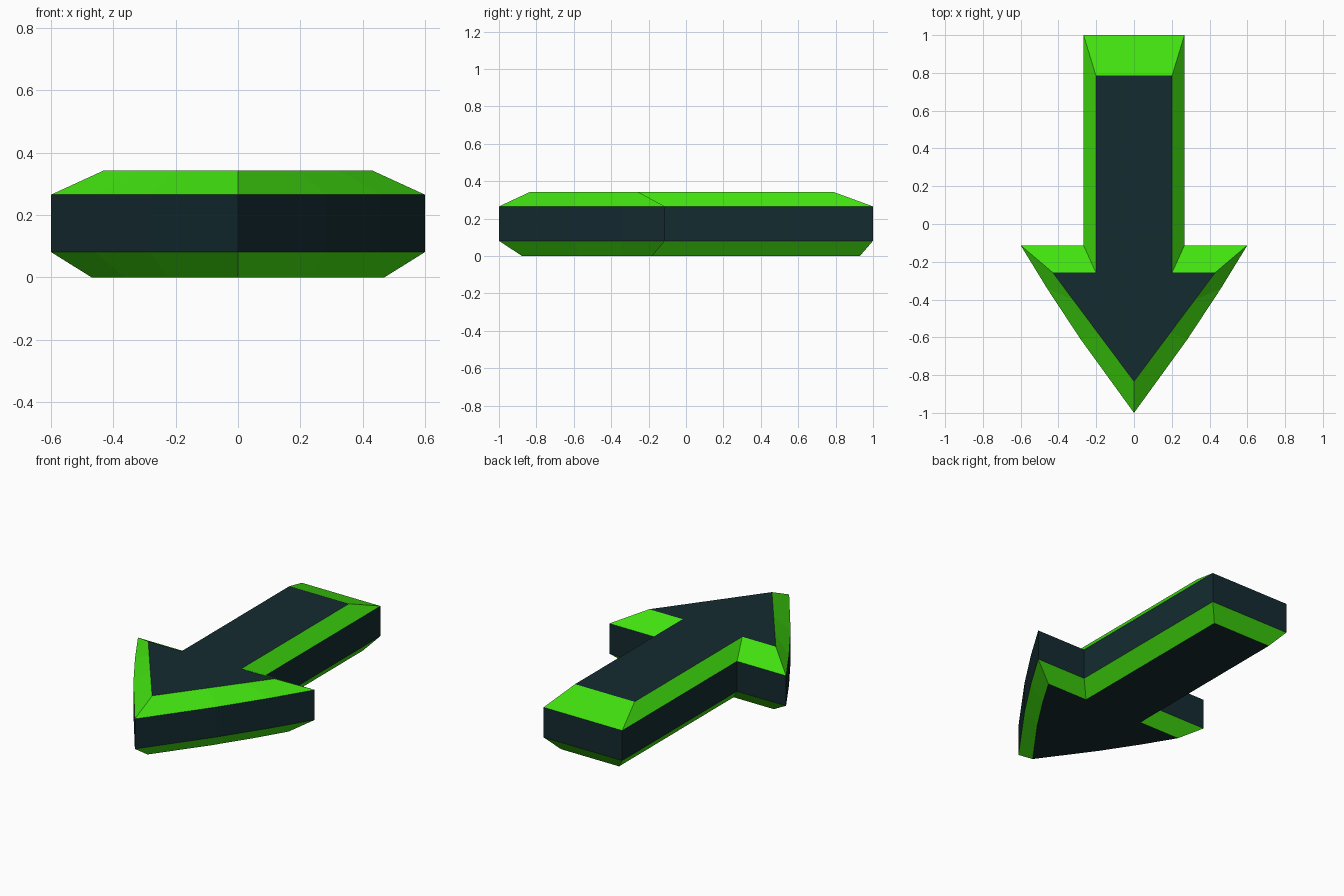
import bpy, bmesh

if "Cube" in bpy.data.objects:
    bpy.data.objects.remove(bpy.data.objects["Cube"])


def material(name, color):
    m = bpy.data.materials.new(name)
    m.diffuse_color = (*color, 1)
    m.use_nodes = True
    m.node_tree.nodes["Principled BSDF"].inputs["Base Color"].default_value = m.diffuse_color
    return m


def ring(z, shaft, tail, wing, wing_y, tip, bulge):
    """Mirrored arrow outline at height z; bulge bows the head's slanted edges."""
    half = [(shaft, tail), (shaft, wing_y), (wing, wing_y)]
    for t in (0.25, 0.55):
        b = bulge * 4 * t * (1 - t)
        half.append((wing * (1 - t) + b * 0.83, wing_y + (tip - wing_y) * t - b * 0.56))
    pts = half + [(0, tip)] + [(-x, y) for x, y in reversed(half)]
    return [(x, y, z) for x, y in reversed(pts)]


# Bottom face, two full outlines and top face
rings = [
    ring(0.0, 0.197, 0.93, 0.47, -0.18, -0.877, 0.014),
    ring(0.081, 0.267, 1.0, 0.6, -0.113, -1.0, 0.016),
    ring(0.265, 0.267, 1.0, 0.6, -0.113, -1.0, 0.016),
    ring(0.343, 0.202, 0.787, 0.43, -0.257, -0.833, 0.0),
]

bm = bmesh.new()
loops = [[bm.verts.new(p) for p in r] for r in rings]
n = len(loops[0])

# Caps
bm.faces.new(loops[0])
bm.faces.new(loops[-1])

# Bevel bands (green) and side wall (dark)
for k in range(3):
    a, b = loops[k], loops[k + 1]
    for i in range(n):
        j = (i + 1) % n
        f = bm.faces.new((a[i], a[j], b[j], b[i]))
        f.material_index = 0 if k == 1 else 1
bmesh.ops.recalc_face_normals(bm, faces=bm.faces)

mesh = bpy.data.meshes.new("arrow")
bm.to_mesh(mesh)
bm.free()
mesh.materials.append(material("dark_teal", (0.007, 0.024, 0.030)))
mesh.materials.append(material("bright_green", (0.054, 0.76, 0.005)))
arrow = bpy.data.objects.new("arrow", mesh)
bpy.context.collection.objects.link(arrow)
